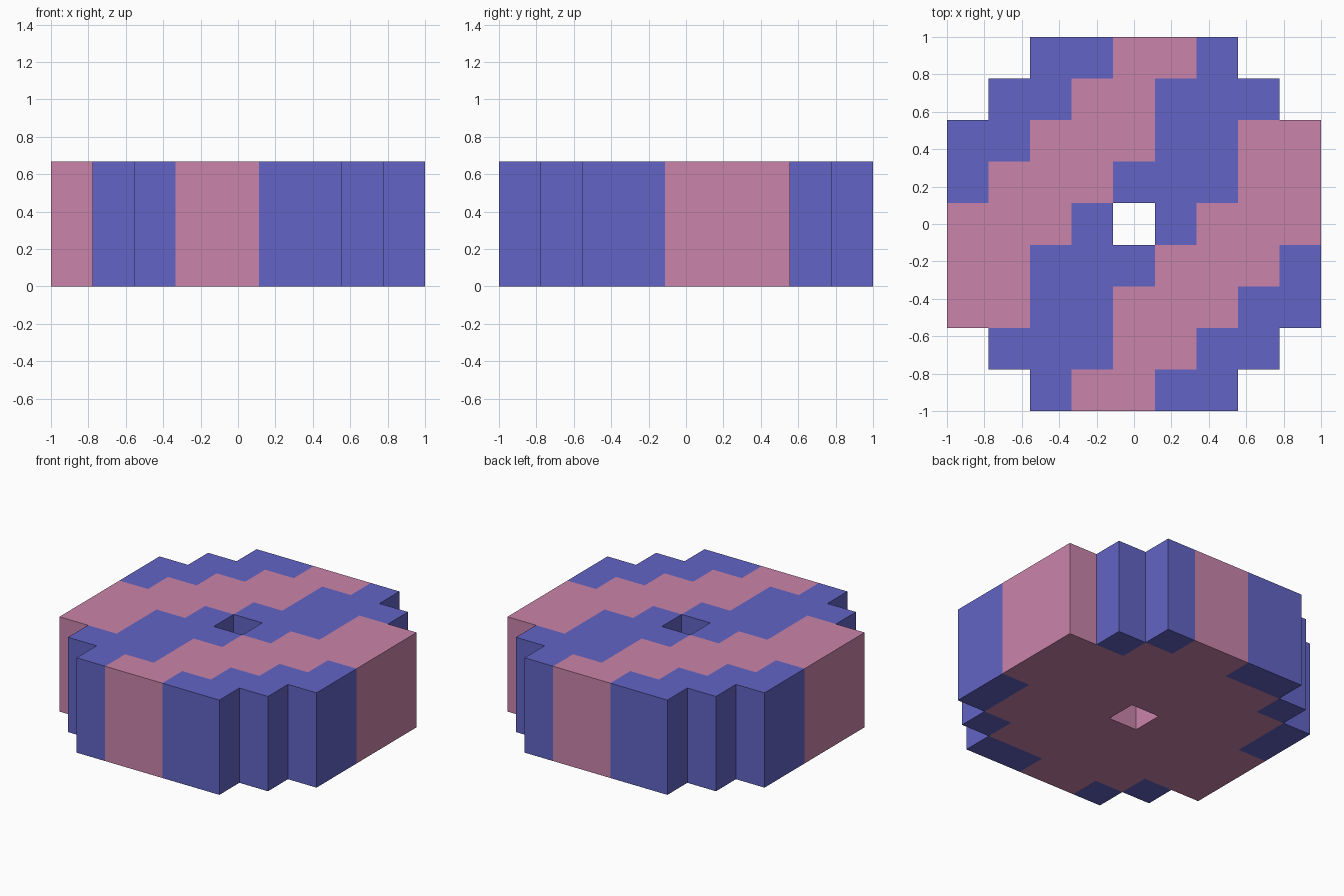
import bpy, bmesh, math

if "Cube" in bpy.data.objects:
    bpy.data.objects.remove(bpy.data.objects["Cube"])

N, H = 9, 3            # cells across, layers high
S = 2.0 / N            # cell size

# Top pattern seen from above, back row first: P pink, B blue, . empty
PATTERN = [
    "..BBPPB..",
    ".BBPPBBB.",
    "BBPPPBBPP",
    "BPPPBBBPP",
    "PPPB.BPPP",
    "PPBBBPPPB",
    "PPBBPPPBB",
    ".BBBPPBB.",
    "..BPPBB..",
]


def cell(i, j):
    if 0 <= i < N and 0 <= j < N:
        return PATTERN[N - 1 - j][i]
    return "."


def is_hole(i, j):
    return i == j == N // 2


def is_rim(i, j):
    return any(cell(i + a, j + b) == "." and not is_hole(i + a, j + b)
               for a, b in SIDES)


SIDES = [(1, 0), (0, 1), (-1, 0), (0, -1)]


def colour(i, j, k):
    # Pattern covers the top layer and the whole rim; the core is pink
    if k == H - 1 or is_rim(i, j):
        return 0 if cell(i, j) == "P" else 1
    return 0


bm = bmesh.new()


def quad(points, mat):
    f = bm.faces.new([bm.verts.new((x * S - 1, y * S - 1, z * S)) for x, y, z in points])
    f.material_index = mat


for j in range(N):
    for i in range(N):
        if cell(i, j) == ".":
            continue
        ring = [(i, j), (i + 1, j), (i + 1, j + 1), (i, j + 1)]
        # Top and underside
        quad([(x, y, H) for x, y in ring], colour(i, j, H - 1))
        quad([(x, y, 0) for x, y in reversed(ring)], colour(i, j, 0))
        # Walls wherever the neighbouring cell is empty
        for n, (a, b) in enumerate(SIDES):
            if cell(i + a, j + b) != ".":
                continue
            p, q = ring[(n + 1) % 4], ring[(n + 2) % 4]
            for k in range(H):
                quad([(*p, k), (*q, k), (*q, k + 1), (*p, k + 1)], colour(i, j, k))

# Merge the cells into large flat patches of one colour
bmesh.ops.remove_doubles(bm, verts=bm.verts, dist=1e-4)
bmesh.ops.dissolve_limit(bm, angle_limit=math.radians(1), verts=bm.verts,
                         edges=bm.edges, delimit={'MATERIAL'})
bmesh.ops.triangulate(bm, faces=[f for f in bm.faces if len(f.verts) > 4])

mesh = bpy.data.meshes.new("striped_disc")
bm.to_mesh(mesh)
bm.free()
for name, rgb in (("pink", (0.591, 0.231, 0.402)), ("blue", (0.122, 0.127, 0.558))):
    mat = bpy.data.materials.new(name)
    mat.diffuse_color = (*rgb, 1)
    mat.use_nodes = True
    mat.node_tree.nodes["Principled BSDF"].inputs["Base Color"].default_value = mat.diffuse_color
    mesh.materials.append(mat)
bpy.context.collection.objects.link(bpy.data.objects.new("striped_disc", mesh))
